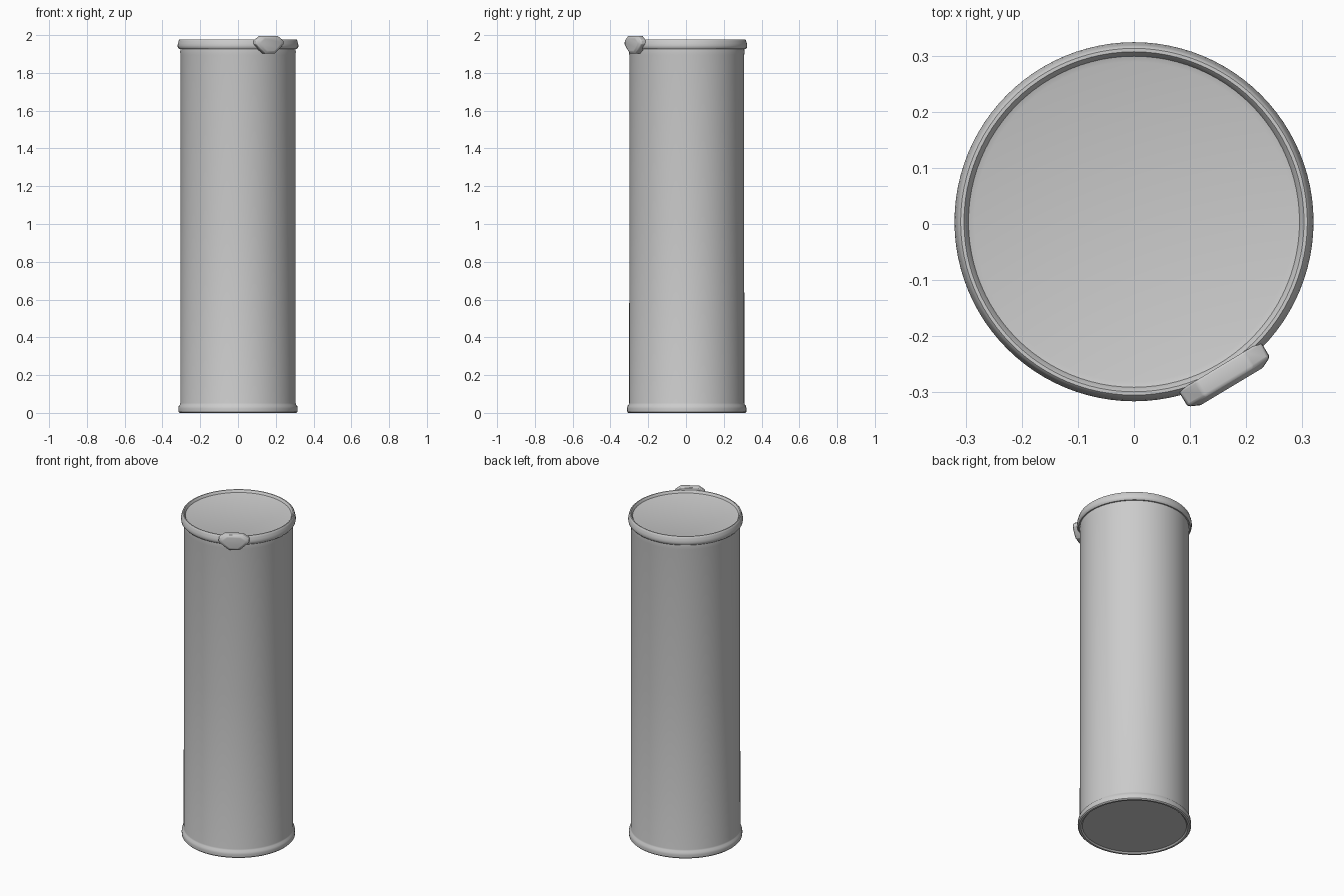
import bpy, bmesh, math
from mathutils import Vector, Matrix

if "Cube" in bpy.data.objects:
    bpy.data.objects.remove(bpy.data.objects["Cube"])

CENTRE_Y = 0.004


def finish(obj, angle=35):
    bpy.ops.object.select_all(action='DESELECT')
    obj.select_set(True)
    bpy.context.view_layer.objects.active = obj
    bpy.ops.object.shade_smooth_by_angle(angle=math.radians(angle))


def make_object(name, bm):
    bmesh.ops.recalc_face_normals(bm, faces=bm.faces)
    mesh = bpy.data.meshes.new(name)
    bm.to_mesh(mesh)
    bm.free()
    obj = bpy.data.objects.new(name, mesh)
    bpy.context.collection.objects.link(obj)
    return obj


def lathe(name, profile, segments=96):
    """Revolve an (r, z) profile that starts and ends on the axis."""
    bm = bmesh.new()
    verts = [bm.verts.new((r, 0, z)) for r, z in profile]
    edges = [bm.edges.new(pair) for pair in zip(verts, verts[1:])]
    bmesh.ops.spin(bm, geom=verts + edges, cent=(0, 0, 0), axis=(0, 0, 1),
                   angle=math.tau, steps=segments, use_duplicate=False)
    bmesh.ops.remove_doubles(bm, verts=bm.verts, dist=1e-5)
    obj = make_object(name, bm)
    obj.location.y = CENTRE_Y
    finish(obj)
    return obj


# Tube body with rolled base rim and shallow recessed bottom
lathe("canister_body", [
    (0, 0.008), (0.290, 0.008), (0.298, 0.0), (0.309, 0.0), (0.315, 0.006),
    (0.316, 0.022), (0.314, 0.036), (0.307, 0.044), (0.305, 0.052),
    (0.304, 1.0), (0.304, 1.895), (0.306, 1.91), (0.304, 1.93), (0, 1.93)])

# Snap-on lid with raised rim and sunken top panel
lathe("lid", [
    (0, 1.926), (0.302, 1.926), (0.312, 1.926), (0.318, 1.933), (0.320, 1.944),
    (0.318, 1.957), (0.315, 1.966), (0.313, 1.974), (0.309, 1.978),
    (0.303, 1.978), (0.299, 1.973), (0.295, 1.964), (0.285, 1.961), (0, 1.961)])

# Pull tab: shield outline (t along the rim, z up), domed outwards
half = [(0.050, 1.996), (0.084, 1.972), (0.086, 1.952),
        (0.060, 1.926), (0.030, 1.902)]
outline = half + [(-t, z) for t, z in reversed(half)]
layers = [(0.296, 1.0), (0.328, 1.0), (0.338, 0.75)]  # distance out, scale
bm = bmesh.new()
rings = [[bm.verts.new((t * s, -d, 1.95 + (z - 1.95) * s)) for t, z in outline]
         for d, s in layers]
for a, b in zip(rings, rings[1:]):
    for i in range(len(a)):
        j = (i + 1) % len(a)
        bm.faces.new((a[i], a[j], b[j], b[i]))
bm.faces.new(rings[0])
bm.faces.new(rings[-1])
tab = make_object("lid_pull_tab", bm)
tab.rotation_euler.z = math.radians(31)
bevel = tab.modifiers.new("soft_edges", 'BEVEL')
bevel.width = 0.004
bevel.segments = 2
finish(tab, 40)
